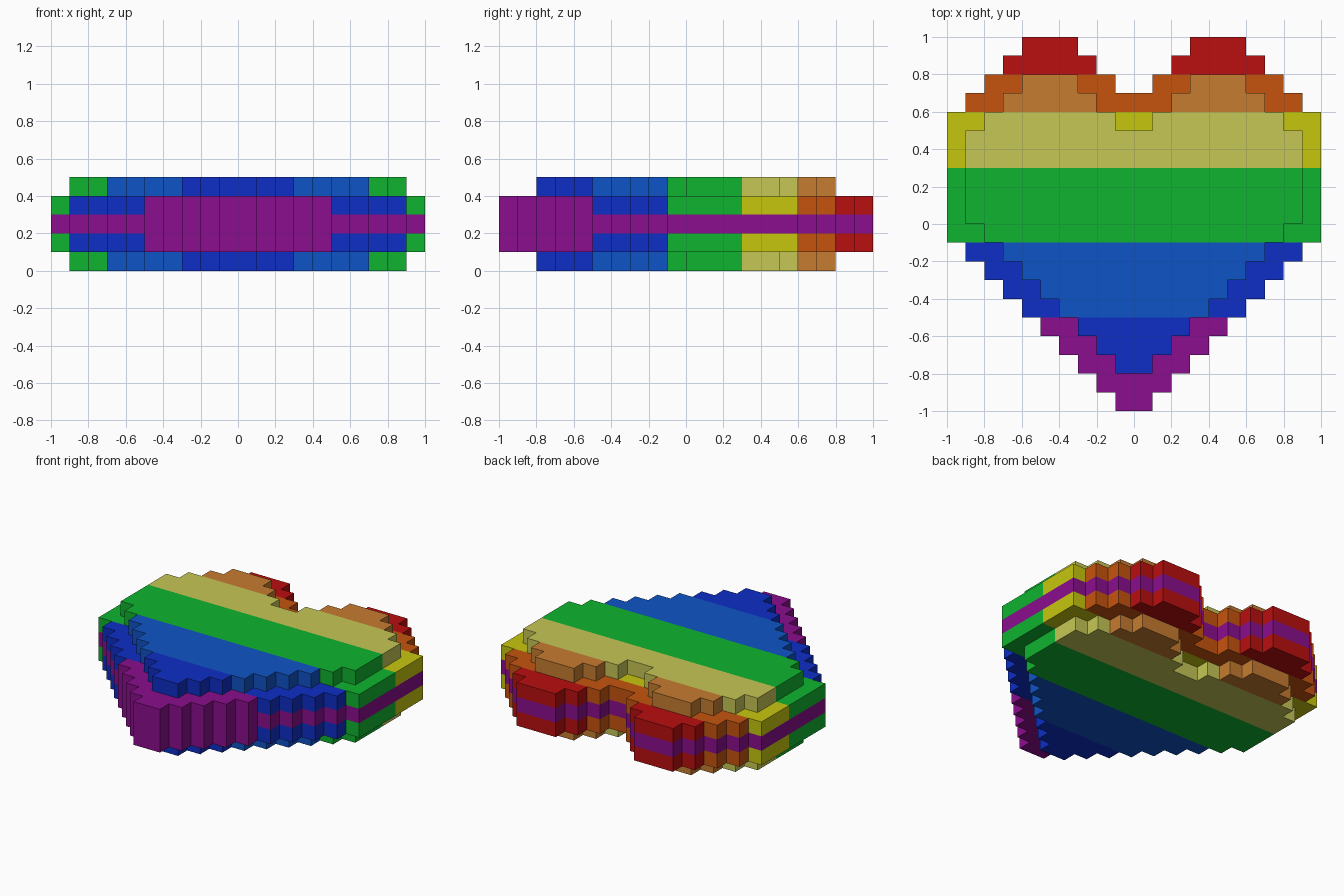
import bpy
import bmesh
import math

cube = bpy.data.objects.get("Cube")
if cube:
    bpy.data.objects.remove(cube, do_unlink=True)

CELL = 0.1

# Flat colours, given as sRGB bytes
PALETTE = {
    "red": (186, 14, 14),
    "orange": (198, 84, 15),
    "tan": (198, 124, 48),
    "yellow": (198, 198, 15),
    "pale yellow": (198, 198, 86),
    "green": (15, 180, 47),
    "light blue": (15, 84, 198),
    "deep blue": (14, 46, 198),
    "purple": (138, 14, 142),
}


def linear(byte):
    c = byte / 255
    return c / 12.92 if c <= 0.04045 else ((c + 0.055) / 1.055) ** 2.4


def make_material(name, rgb):
    mat = bpy.data.materials.new(name)
    mat.use_nodes = True
    colour = tuple(linear(b) for b in rgb) + (1.0,)
    mat.diffuse_color = colour
    shader = next(n for n in mat.node_tree.nodes if n.type == 'BSDF_PRINCIPLED')
    shader.inputs["Base Color"].default_value = colour
    shader.inputs["Roughness"].default_value = 0.8
    return mat


MATERIALS = {name: make_material(name, rgb) for name, rgb in PALETTE.items()}

# Half-width rows in cells from the back lobes to the tip: (inner x, outer x)
WIDE_ROWS = ([(3, 6), (2, 7), (1, 8), (0, 9)] + [(0, 10)] * 7
             + [(0, w) for w in range(9, 0, -1)])
CAP_ROWS = ([(3, 6), (2, 7), (1, 8)] + [(0, 9)] * 5
            + [(0, w) for w in range(8, 0, -1)])

# Colour bands: (lowest row of the band, colour)
WIDE_BANDS = [(8, "red"), (6, "orange"), (3, "yellow"), (-1, "green"),
              (-5, "deep blue"), (-10, "purple")]
CAP_BANDS = [(6, "tan"), (3, "pale yellow"), (-1, "green"),
             (-5, "light blue"), (-10, "deep blue")]
STRIPE_BANDS = [(-10, "purple")]


def heart_cells(rows, top_row, layer):
    """Cells of one mirrored heart slice."""
    cells = set()
    for i, (inner, outer) in enumerate(rows):
        for x in range(inner, outer):
            cells |= {(x, top_row - i, layer), (-x - 1, top_row - i, layer)}
    return cells


def wide(layer):
    return heart_cells(WIDE_ROWS, 9, layer)


def cap(layer):
    return heart_cells(CAP_ROWS, 7, layer)


# Stacked slices: name, cells, colour bands
PARTS = [
    ("lower_cap", cap(0), CAP_BANDS),
    ("lower_body", wide(1), WIDE_BANDS),
    ("centre_stripe", wide(2), STRIPE_BANDS),
    ("upper_body", wide(3), WIDE_BANDS),
    ("upper_cap", cap(4), CAP_BANDS),
]
SOLID = set().union(*(cells for _, cells, _ in PARTS))


def build_part(name, cells, bands):
    """Skin the exposed sides of the cells and colour them by row."""
    bm = bmesh.new()
    for cell in sorted(cells):
        slot = next(i for i, (low, _) in enumerate(bands) if cell[1] >= low)
        for axis in range(3):
            for side in (0, 1):
                neighbour = list(cell)
                neighbour[axis] += 2 * side - 1
                if tuple(neighbour) in SOLID:
                    continue
                corners = []
                for u, v in ((0, 0), (1, 0), (1, 1), (0, 1)):
                    p = list(cell)
                    p[axis] += side
                    p[(axis + 1) % 3] += u
                    p[(axis + 2) % 3] += v
                    corners.append(bm.verts.new([c * CELL for c in p]))
                if not side:
                    corners.reverse()
                bm.faces.new(corners).material_index = slot
    bmesh.ops.remove_doubles(bm, verts=bm.verts[:], dist=0.001)
    # Merge flat neighbours that share a colour
    bmesh.ops.dissolve_limit(bm, angle_limit=math.radians(1), verts=bm.verts[:],
                             edges=bm.edges[:], delimit={'MATERIAL'})
    mesh = bpy.data.meshes.new(name)
    for _, colour in bands:
        mesh.materials.append(MATERIALS[colour])
    bm.to_mesh(mesh)
    bm.free()
    bpy.context.collection.objects.link(bpy.data.objects.new(name, mesh))


for part in PARTS:
    build_part(*part)
